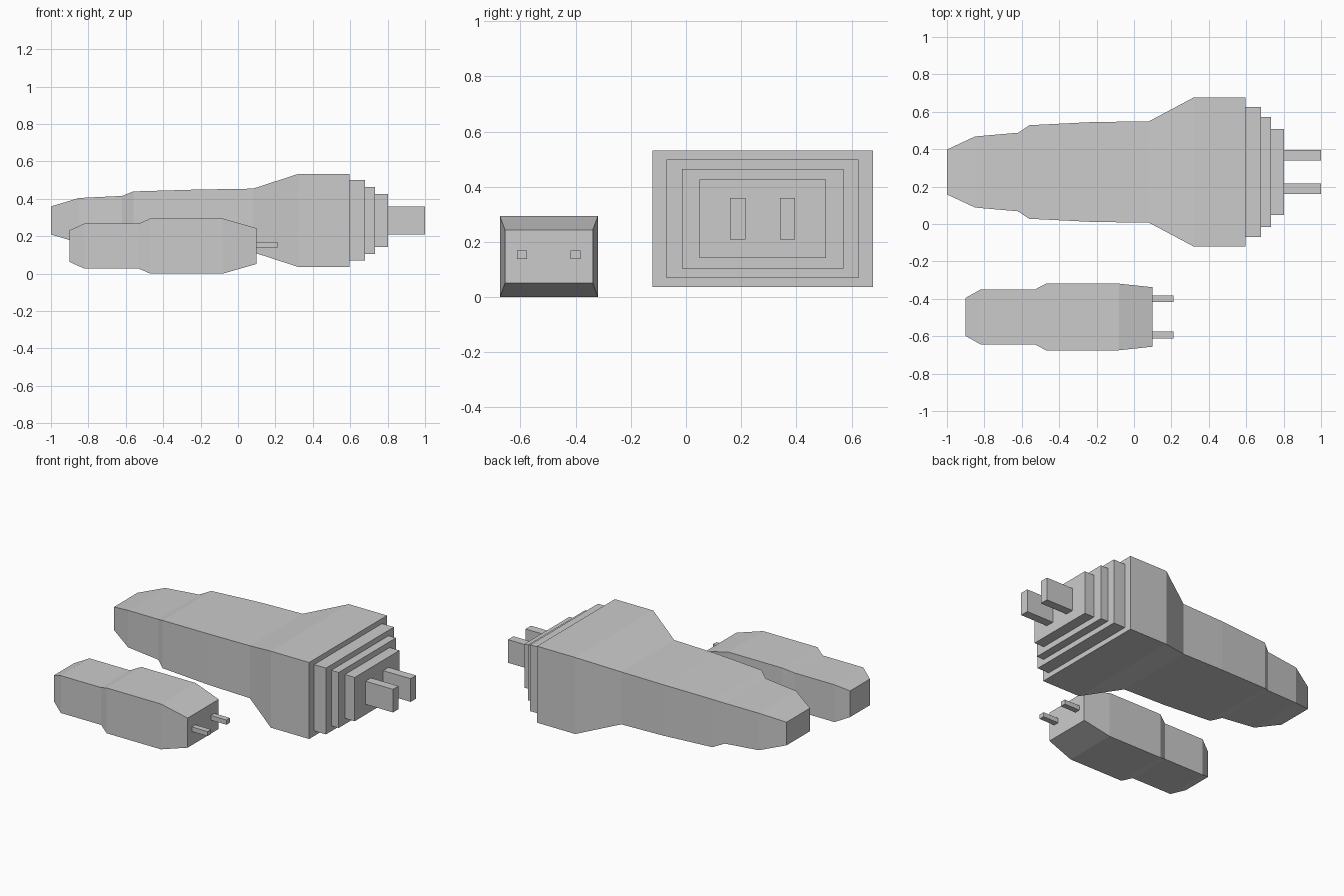
import bpy, bmesh

if "Cube" in bpy.data.objects:
    bpy.data.objects.remove(bpy.data.objects["Cube"])


def loft(name, sections, cy, cz):
    """Skin rectangular sections (x, half width, half height) along x, capped at both ends."""
    bm = bmesh.new()
    rings = [[bm.verts.new((x, cy + sy * w, cz + sz * h))
              for sy, sz in ((-1, -1), (1, -1), (1, 1), (-1, 1))]
             for x, w, h in sections]
    for a, b in zip(rings, rings[1:]):
        for i in range(4):
            j = (i + 1) % 4
            bm.faces.new((a[i], a[j], b[j], b[i]))
    bm.faces.new(rings[0])
    bm.faces.new(rings[-1])
    bmesh.ops.recalc_face_normals(bm, faces=bm.faces)
    mesh = bpy.data.meshes.new(name)
    bm.to_mesh(mesh)
    bm.free()
    obj = bpy.data.objects.new(name, mesh)
    bpy.context.collection.objects.link(obj)
    return obj


def block(name, x0, x1, w, h, cy, cz):
    return loft(name, [(x0, w, h), (x1, w, h)], cy, cz)


# Large device: flared body
CY, CZ = 0.278, 0.284
loft("large_body", [
    (-1.0, 0.12, 0.075), (-0.85, 0.19, 0.12), (-0.62, 0.21, 0.131),
    (-0.56, 0.25, 0.155), (-0.22, 0.267, 0.165), (0.08, 0.271, 0.17),
    (0.32, 0.399, 0.248), (0.595, 0.399, 0.248)], CY, CZ)

# Stepped nose plates
steps = [(0.595, 0.68, 0.348, 0.215), (0.68, 0.733, 0.293, 0.18),
         (0.733, 0.803, 0.229, 0.142)]
for n, (x0, x1, w, h) in enumerate(steps, 1):
    block(f"nose_plate_{n}", x0, x1, w, h, CY, CZ)

# Small device: body
SY, SZ = -0.497, 0.147
loft("small_body", [
    (-0.9, 0.102, 0.085), (-0.82, 0.147, 0.121), (-0.53, 0.147, 0.121),
    (-0.47, 0.178, 0.147), (-0.08, 0.178, 0.147), (0.098, 0.159, 0.096)], SY, SZ)

# Paired prongs on both devices
for side, s in (("right", -1), ("left", 1)):
    block(f"large_prong_{side}", 0.803, 1.0, 0.028, 0.075, CY + s * 0.09, CZ)
    block(f"small_prong_{side}", 0.098, 0.21, 0.018, 0.015, SY + s * 0.097, 0.154)
